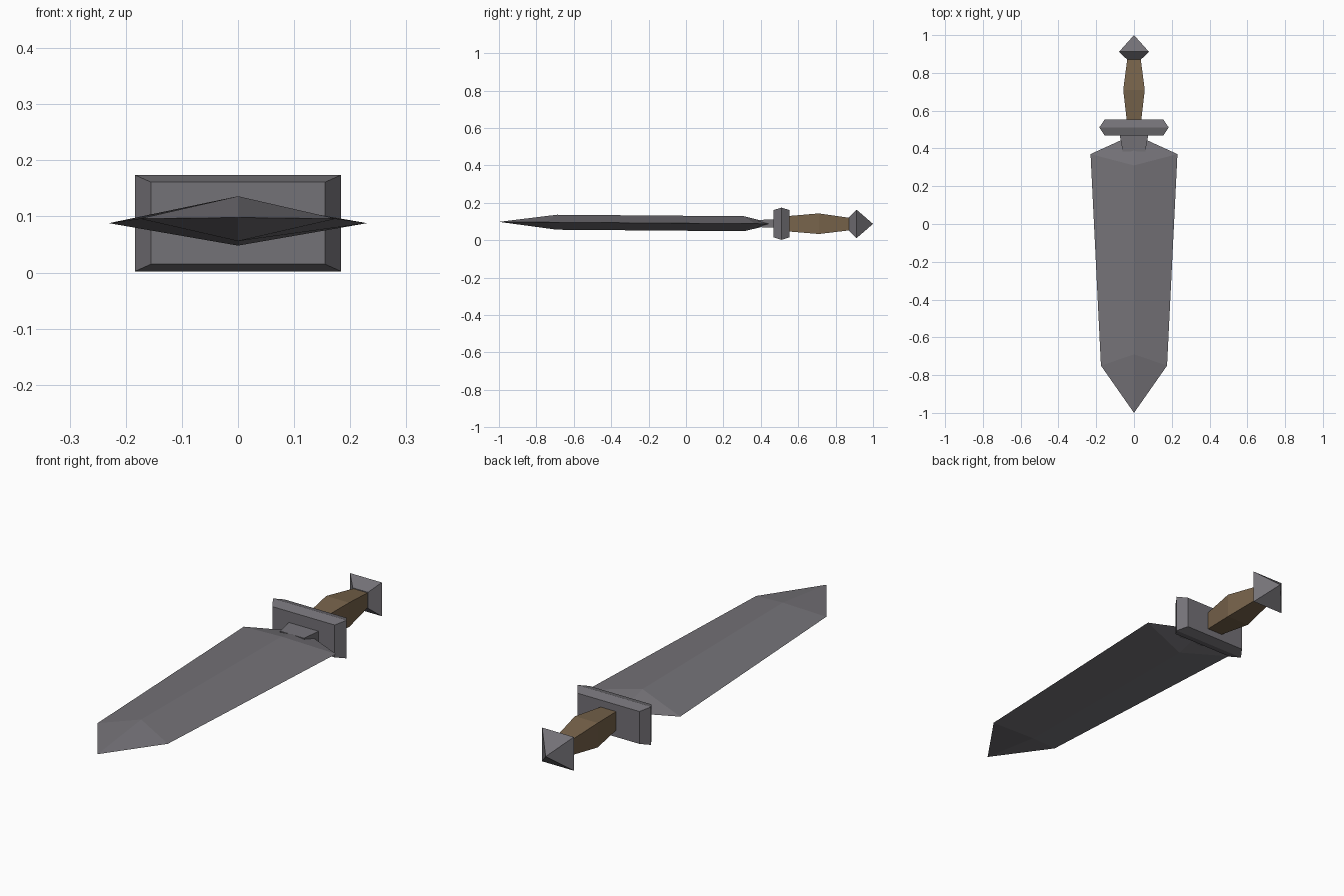
import bpy, bmesh

if "Cube" in bpy.data.objects:
    bpy.data.objects.remove(bpy.data.objects["Cube"])

def material(name, rgb):
    m = bpy.data.materials.new(name)
    m.diffuse_color = (*rgb, 1)
    m.use_nodes = True
    m.node_tree.nodes["Principled BSDF"].inputs["Base Color"].default_value = m.diffuse_color
    return m

steel = material("dull steel", (0.175, 0.168, 0.185))
leather = material("brown leather", (0.185, 0.125, 0.07))

def loft(name, sections, shape, mat):
    """Skin four-sided sections (y, centre z, half width, half height) along y.
    A section of zero size closes to a point."""
    bm = bmesh.new()
    rings = [[bm.verts.new((sx * w, y, z + sz * h)) for sx, sz in shape]
             for y, z, w, h in sections]
    for a, b in zip(rings, rings[1:]):
        for i in range(4):
            j = (i + 1) % 4
            bm.faces.new((a[i], a[j], b[j], b[i]))
    bm.faces.new(rings[0])
    bm.faces.new(rings[-1])
    bmesh.ops.remove_doubles(bm, verts=bm.verts, dist=1e-5)
    bmesh.ops.recalc_face_normals(bm, faces=bm.faces)
    me = bpy.data.meshes.new(name)
    bm.to_mesh(me)
    bm.free()
    me.materials.append(mat)
    ob = bpy.data.objects.new(name, me)
    bpy.context.collection.objects.link(ob)
    return ob

SQUARE = [(-1, -1), (1, -1), (1, 1), (-1, 1)]
DIAMOND = [(-1, 0), (0, -1), (1, 0), (0, 1)]

# Blade: diamond section whose ridges stop short of the edge corners
blade = loft("blade", [(-1.0, 0.098, 0, 0), (-0.75, 0.096, 0.175, 0.04),
                       (0.37, 0.088, 0.23, 0.04), (0.475, 0.087, 0, 0)], DIAMOND, steel)
for v in blade.data.vertices:
    if abs(v.co.x) < 1e-4 and -0.9 < v.co.y < 0.45:
        v.co.y += 0.06 if v.co.y < 0 else -0.06

# Tang collar between blade and guard
loft("collar", [(0.385, 0.089, 0.06, 0.019), (0.48, 0.089, 0.077, 0.023)], SQUARE, steel)

# Guard: slab with bevelled rim
loft("guard", [(0.468, 0.088, 0.155, 0.073), (0.511, 0.088, 0.184, 0.086),
               (0.553, 0.088, 0.155, 0.073)], SQUARE, steel)

# Grip: square, swollen in the middle
loft("grip", [(0.545, 0.088, 0.038, 0.041), (0.71, 0.088, 0.057, 0.055),
              (0.885, 0.086, 0.034, 0.032)], SQUARE, leather)

# Pommel: square pyramid with a tapered base
loft("pommel", [(0.872, 0.087, 0.038, 0.036), (0.912, 0.087, 0.079, 0.076),
                (1.0, 0.087, 0, 0)], SQUARE, steel)
